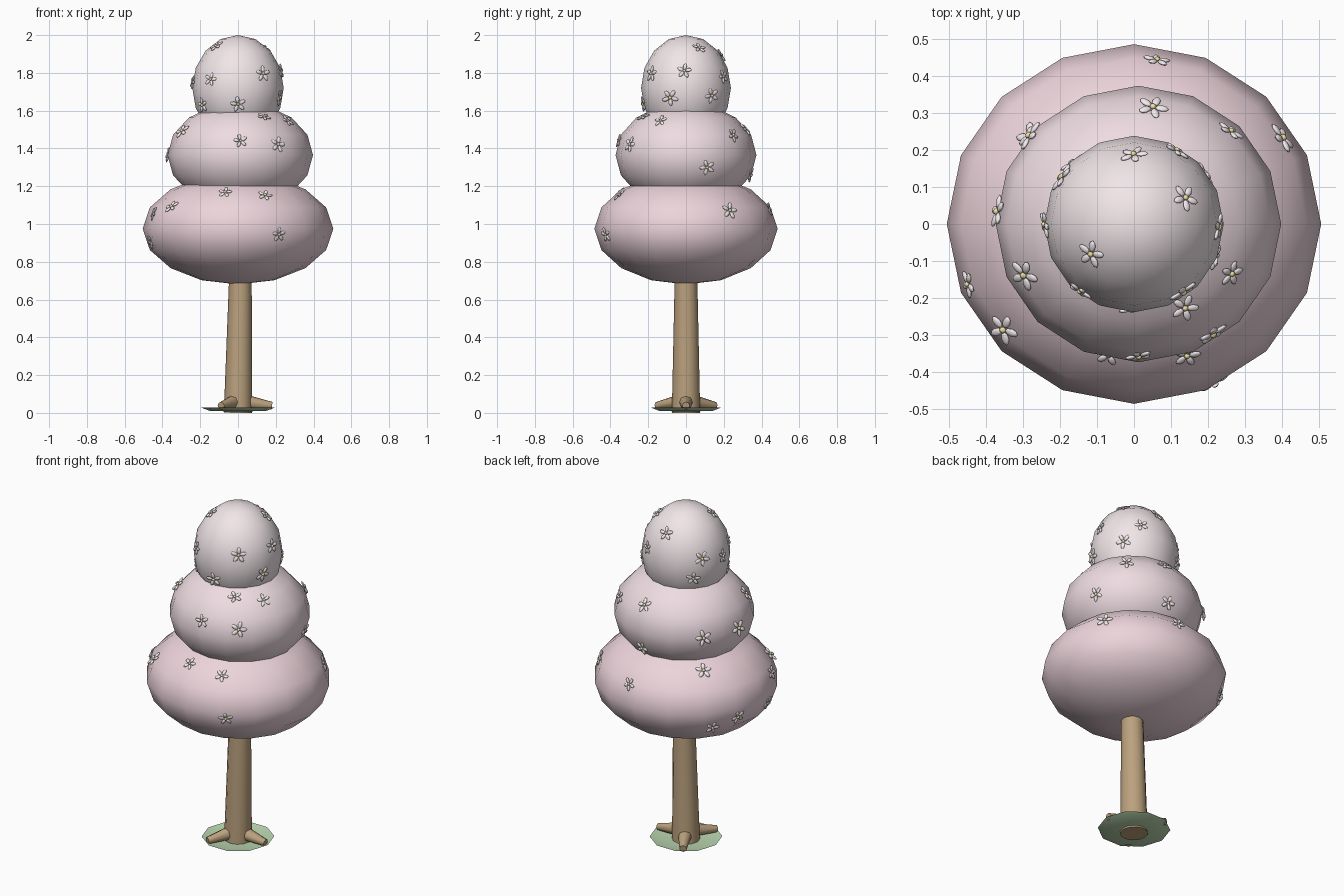
import bpy, bmesh, math, random
from mathutils import Matrix, Vector
from mathutils.bvhtree import BVHTree

if "Cube" in bpy.data.objects:
    bpy.data.objects.remove(bpy.data.objects["Cube"])

random.seed(4)


def material(name, rgb):
    m = bpy.data.materials.new(name)
    m.diffuse_color = (*rgb, 1)
    m.use_nodes = True
    m.node_tree.nodes["Principled BSDF"].inputs["Base Color"].default_value = m.diffuse_color
    return m


def finish(bm, name, mat, angle=60):
    me = bpy.data.meshes.new(name)
    bm.to_mesh(me)
    bm.free()
    me.materials.append(mat)
    ob = bpy.data.objects.new(name, me)
    bpy.context.collection.objects.link(ob)
    bpy.ops.object.select_all(action='DESELECT')
    ob.select_set(True)
    bpy.context.view_layer.objects.active = ob
    bpy.ops.object.shade_smooth_by_angle(angle=math.radians(angle))
    return ob


def ellipsoid(bm, mtx, radii, u, v):
    bmesh.ops.create_uvsphere(bm, u_segments=u, v_segments=v, radius=1,
                              matrix=mtx @ Matrix.Diagonal((*radii, 1)))


def limb(bm, p0, p1, r0, r1, sides):
    # tapered cylinder between two points
    p0, p1 = Vector(p0), Vector(p1)
    d = p1 - p0
    mtx = Matrix.Translation((p0 + p1) / 2) @ d.to_track_quat('Z', 'Y').to_matrix().to_4x4()
    bmesh.ops.create_cone(bm, cap_ends=True, segments=sides, radius1=r0, radius2=r1,
                          depth=d.length, matrix=mtx)


bark = material("bark", (0.50, 0.36, 0.21))
grass = material("grass", (0.50, 0.68, 0.44))
petal_mat = material("petal", (0.90, 0.83, 0.86))
heart_mat = material("flower_heart", (0.88, 0.76, 0.35))

# Trunk, leaning very slightly
bm = bmesh.new()
limb(bm, (0, 0, 0), (0.015, 0, 0.85), 0.075, 0.057, 12)
finish(bm, "trunk", bark)

# Three roots
for i in range(3):
    a = math.radians(120 * i)
    c, s = math.cos(a), math.sin(a)
    bm = bmesh.new()
    limb(bm, (0.03 * c, 0.03 * s, 0.06), (0.18 * c, 0.18 * s, 0.038), 0.04, 0.02, 8)
    finish(bm, f"root_{i + 1}", bark)

# Shallow grass dish around the trunk
bm = bmesh.new()
rings = []
for r, z in [(0.06, 0.008), (0.15, 0.011), (0.195, 0.028), (0.15, 0.017), (0.06, 0.014)]:
    rings.append([bm.verts.new((r * math.cos(math.tau * k / 10), r * math.sin(math.tau * k / 10), z))
                  for k in range(10)])
for a, b in zip(rings, rings[1:] + rings[:1]):
    for k in range(10):
        n = (k + 1) % 10
        bm.faces.new((a[k], a[n], b[n], b[k]))
bmesh.ops.recalc_face_normals(bm, faces=bm.faces)
finish(bm, "grass_patch", grass, 30)

# Foliage tiers: name, colour, centre, radii, flowers as (azimuth, height)
tiers = [
    ("lower", (0.84, 0.66, 0.71), (0, 0, 0.975), (0.505, 0.485, 0.295),
     [(-101, 1.165), (-68, 1.15), (-63, .945), (-141, 1.09), (-160, 1.055), (-168, .905),
      (82, 1.08), (30, 1.07), (140, 1.17), (143, .875), (160, .92)]),
    ("middle", (0.86, 0.72, 0.76), (0.012, 0, 1.365), (0.385, 0.373, 0.28),
     [(-156, 1.49), (-90, 1.44), (-56, 1.42), (-61, 1.565), (-28, 1.545), (175, 1.37),
      (45, 1.47), (83, 1.5), (141, 1.365), (18, 1.30), (84, 1.26)]),
    ("top", (0.88, 0.79, 0.81), (0, 0, 1.72), (0.242, 0.238, 0.28),
     [(-145, 1.94), (-129, 1.765), (-54, 1.795), (-90, 1.635), (-147, 1.63), (180, 1.75),
      (27, 1.93), (-2, 1.81), (-21, 1.67), (36, 1.68), (60, 1.78), (90, 1.89),
      (147, 1.77), (135, 1.66)]),
]
for name, rgb, centre, radii, spots in tiers:
    bm = bmesh.new()
    ellipsoid(bm, Matrix.Translation(centre), radii, 16, 8)
    tree = BVHTree.FromBMesh(bm)
    finish(bm, f"{name}_foliage", material(f"{name}_pink", rgb))

    # Five-petalled blossoms seated on the foliage surface
    petals, hearts = bmesh.new(), bmesh.new()
    for az, z in spots:
        a = math.radians(az)
        hit, normal, _, _ = tree.ray_cast(Vector((centre[0], centre[1], z)),
                                          Vector((math.cos(a), math.sin(a), 0)))
        if hit is None:
            continue
        base = (Matrix.Translation(hit + normal * 0.004)
                @ normal.to_track_quat('Z', 'Y').to_matrix().to_4x4()
                @ Matrix.Rotation(random.uniform(0, math.tau), 4, 'Z')
                @ Matrix.Scale(random.uniform(0.85, 1.1), 4))
        for k in range(5):
            spin = Matrix.Rotation(math.tau * k / 5, 4, 'Z')
            ellipsoid(petals, base @ spin @ Matrix.Translation((0.025, 0, 0)),
                      (0.019, 0.011, 0.006), 8, 6)
        ellipsoid(hearts, base @ Matrix.Translation((0, 0, 0.003)), (0.009, 0.009, 0.007), 8, 6)
    finish(petals, f"{name}_petals", petal_mat)
    finish(hearts, f"{name}_flower_hearts", heart_mat)
